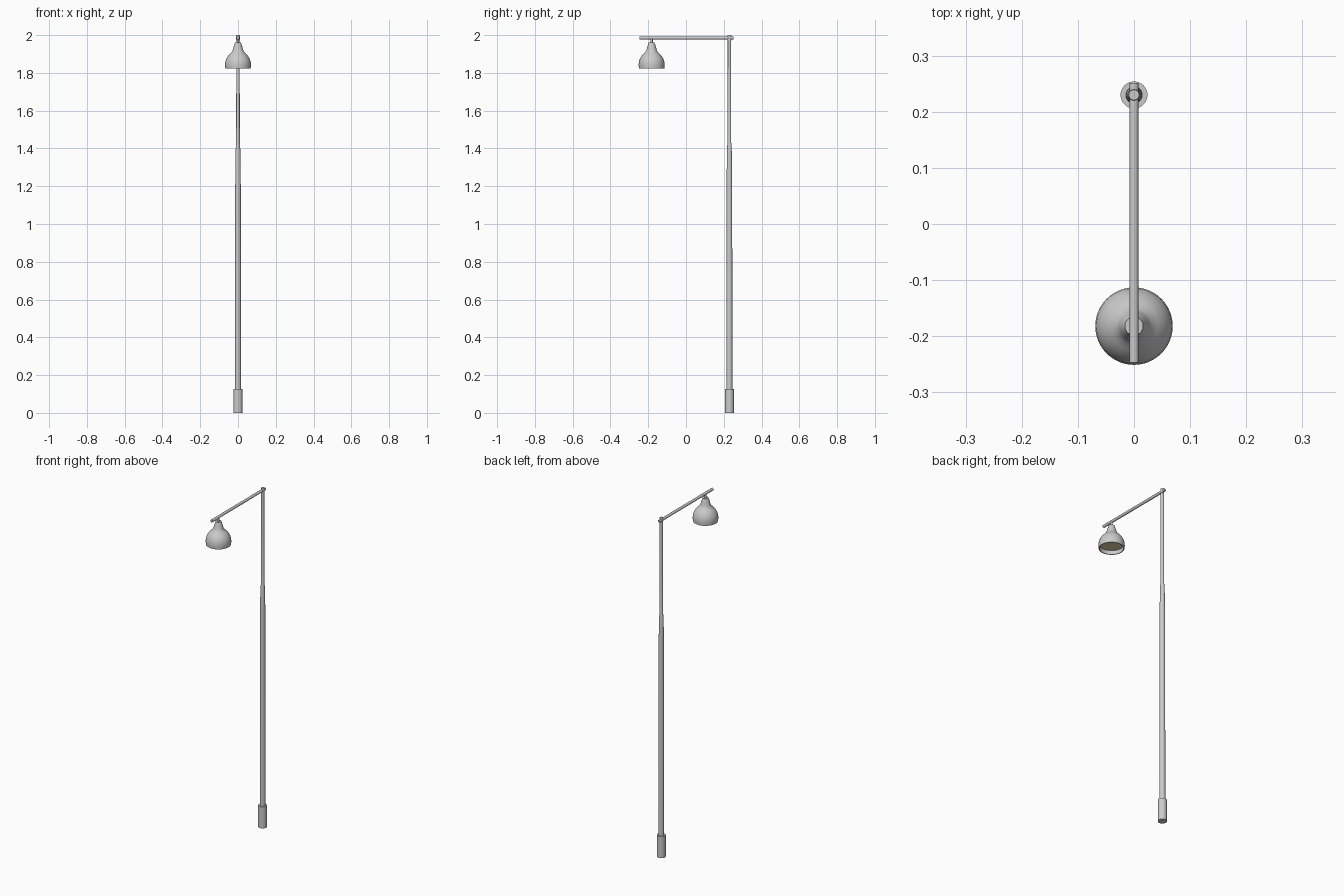
import bpy, bmesh, math
from mathutils import Matrix

if "Cube" in bpy.data.objects:
    bpy.data.objects.remove(bpy.data.objects["Cube"])

POLE_Y, LAMP_Y = 0.23, -0.182


def finish(name, bm, y):
    bmesh.ops.recalc_face_normals(bm, faces=bm.faces[:])
    mesh = bpy.data.meshes.new(name)
    bm.to_mesh(mesh)
    bm.free()
    ob = bpy.data.objects.new(name, mesh)
    ob.location.y = y
    bpy.context.collection.objects.link(ob)
    bpy.ops.object.select_all(action='DESELECT')
    ob.select_set(True)
    bpy.context.view_layer.objects.active = ob
    bpy.ops.object.shade_smooth_by_angle(angle=math.radians(35))
    return ob


def lathe(name, profile, y, sides=32, closed=False):
    """Revolve (radius, z) points around a vertical axis at x=0, y."""
    bm = bmesh.new()
    rings = []
    for r, z in profile:
        rings.append([bm.verts.new((r * math.cos(2 * math.pi * i / sides),
                                    r * math.sin(2 * math.pi * i / sides), z))
                      for i in range(sides)])
    pairs = list(zip(rings, rings[1:]))
    if closed:
        pairs.append((rings[-1], rings[0]))
    for a, b in pairs:
        for i in range(sides):
            j = (i + 1) % sides
            bm.faces.new((a[i], a[j], b[j], b[i]))
    if not closed:
        bm.faces.new(rings[0][::-1])
        bm.faces.new(rings[-1])
    return finish(name, bm, y)


# Base sleeve, tapered pole and cap
lathe("base_sleeve", [(0.024, 0), (0.024, 0.127)], POLE_Y)
lathe("pole", [(0.0155, 0.12), (0.0145, 1.28), (0.0115, 1.42),
               (0.0095, 1.43), (0.009, 1.985)], POLE_Y)
lathe("pole_cap", [(0.0098, 1.972), (0.0098, 1.998), (0.009, 2.0)], POLE_Y)

# Horizontal arm
bm = bmesh.new()
bmesh.ops.create_cone(bm, cap_ends=True, segments=20, radius1=0.008,
                      radius2=0.008, depth=0.498,
                      matrix=Matrix.Translation((0, 0, 1.985)) @
                      Matrix.Rotation(math.pi / 2, 4, 'X'))
finish("arm", bm, 0.002)

# Hanger and hollow bell shade
lathe("hanger", [(0.006, 1.945), (0.006, 1.985)], LAMP_Y, 16)
outer = [(0.067, 1.824), (0.069, 1.842), (0.067, 1.860), (0.062, 1.875),
         (0.053, 1.890), (0.042, 1.902), (0.032, 1.911), (0.027, 1.922),
         (0.023, 1.937), (0.018, 1.953), (0.016, 1.958)]
lathe("lamp_shade", outer + [(0.010, 1.950), (0.020, 1.908), (0.048, 1.882),
                             (0.063, 1.857), (0.065, 1.842), (0.063, 1.824)],
      LAMP_Y, 48, closed=True)
lathe("shade_collar", [(0.0165, 1.945), (0.0165, 1.960)], LAMP_Y)

# Recessed lamp lens
lens = lathe("lamp_lens", [(0.064, 1.848), (0.063, 1.852)], LAMP_Y, 48)
mat = bpy.data.materials.new("warm_lens")
mat.diffuse_color = (0.75, 0.6, 0.4, 1)
mat.use_nodes = True
mat.node_tree.nodes["Principled BSDF"].inputs["Base Color"].default_value = mat.diffuse_color
lens.data.materials.append(mat)
